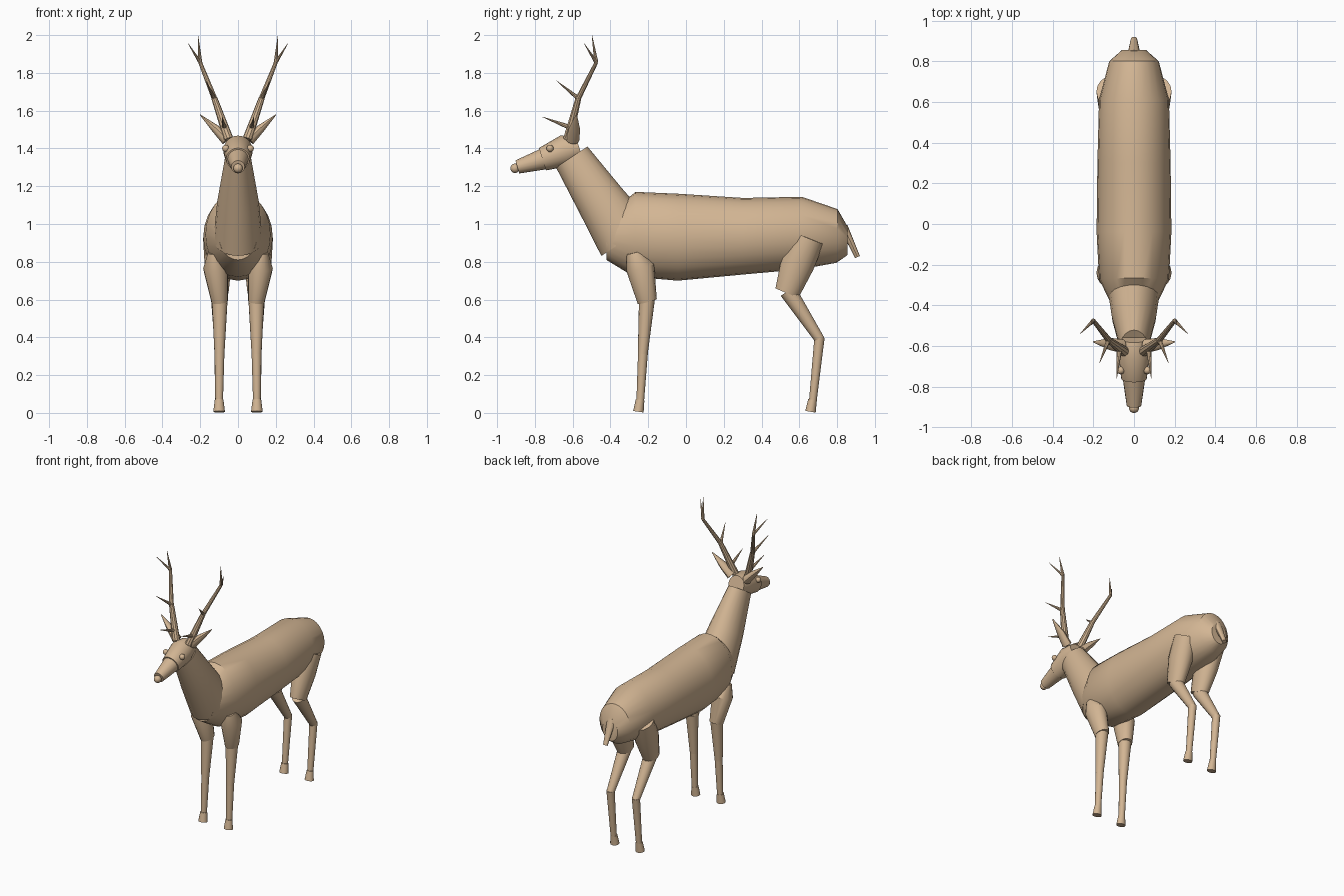
import bpy, bmesh, math
from mathutils import Vector

hide = bpy.data.materials.new("tan_hide")
hide.diffuse_color = (0.65, 0.465, 0.295, 1)


def finish(obj):
    obj.data.materials.append(hide)
    bpy.ops.object.select_all(action='DESELECT')
    bpy.context.view_layer.objects.active = obj
    obj.select_set(True)
    bpy.ops.object.shade_smooth_by_angle(angle=math.radians(35))


def loft(name, sections, sides=16, sx=1):
    """Capped tube through (x, y, z, half width, half depth) oval sections."""
    centres = [Vector((s[0] * sx, s[1], s[2])) for s in sections]
    axis = (centres[-1] - centres[0]).normalized()
    across = (Vector((1, 0, 0)) - axis * axis.x).normalized()
    up = axis.cross(across)
    bm = bmesh.new()
    rings = []
    for c, s in zip(centres, sections):
        ring = []
        for i in range(sides):
            a = 2 * math.pi * i / sides
            ring.append(bm.verts.new(c + across * s[3] * math.cos(a) + up * s[4] * math.sin(a)))
        rings.append(ring)
    for r0, r1 in zip(rings, rings[1:]):
        for i in range(sides):
            j = (i + 1) % sides
            bm.faces.new((r0[i], r0[j], r1[j], r1[i]))
    bm.faces.new(rings[0])
    bm.faces.new(rings[-1])
    bmesh.ops.recalc_face_normals(bm, faces=bm.faces)
    mesh = bpy.data.meshes.new(name)
    bm.to_mesh(mesh)
    bm.free()
    obj = bpy.data.objects.new(name, mesh)
    bpy.context.collection.objects.link(obj)
    finish(obj)


def ball(name, pos, r):
    bpy.ops.mesh.primitive_uv_sphere_add(segments=16, ring_count=10, radius=r, location=pos)
    bpy.context.object.name = name
    finish(bpy.context.object)


def rod(name, p, q, r0, r1, sx, sides=10):
    loft(name, [(*p, r0, r0), (*q, r1, r1)], sides, sx)


# Trunk, neck and head
loft("body", [(0, -0.42, 0.93, 0.10, 0.12), (0, -0.27, 0.945, 0.172, 0.225),
              (0, -0.04, 0.93, 0.184, 0.230), (0, 0.30, 0.935, 0.180, 0.203),
              (0, 0.61, 0.952, 0.172, 0.192), (0, 0.80, 0.937, 0.122, 0.142),
              (0, 0.855, 0.91, 0.06, 0.075)], 24)
loft("neck", [(0, -0.605, 1.355, 0.068, 0.10), (0, -0.45, 1.12, 0.110, 0.130),
              (0, -0.315, 0.92, 0.130, 0.160)], 20)
loft("head", [(0, -0.565, 1.405, 0.060, 0.062), (0, -0.64, 1.388, 0.078, 0.084),
              (0, -0.76, 1.343, 0.063, 0.062)], 20)
loft("muzzle", [(0, -0.75, 1.345, 0.057, 0.057), (0, -0.893, 1.302, 0.036, 0.036)])
ball("nose", (0, -0.905, 1.295), 0.025)
loft("tail", [(0, 0.835, 0.985, 0.032, 0.022), (0, 0.908, 0.825, 0.016, 0.014)], 12)

for side, sx in (("left", 1), ("right", -1)):
    ball("eye_" + side, (0.065 * sx, -0.72, 1.40), 0.019)
    # Ear: thin leaf with a pointed tip
    loft("ear_" + side, [(0.06, -0.60, 1.445, 0.03, 0.035), (0.12, -0.59, 1.505, 0.022, 0.03),
                         (0.2, -0.58, 1.578, 0.002, 0.003)], 12, sx)

    # Antler: bent beam, forked top and two forward tines
    base, low, mid, fork = ((0.05, -0.625, 1.45), (0.071, -0.61, 1.51),
                            (0.125, -0.57, 1.665), (0.20, -0.475, 1.855))
    rod("antler_base_" + side, base, mid, 0.026, 0.016, sx)
    rod("antler_beam_" + side, mid, fork, 0.015, 0.010, sx)
    for n, (p, q, r) in enumerate(((low, (0.085, -0.76, 1.567), 0.014),
                                   (mid, (0.17, -0.685, 1.758), 0.012),
                                   (fork, (0.265, -0.54, 1.957), 0.010),
                                   (fork, (0.212, -0.498, 2.0), 0.011))):
        rod(f"antler_tine_{n}_{side}", p, q, r, 0.001, sx, 8)

    # Front leg
    loft("front_upper_leg_" + side, [(0.125, -0.275, 0.85, 0.035, 0.04),
                                     (0.118, -0.242, 0.77, 0.067, 0.076),
                                     (0.097, -0.205, 0.59, 0.044, 0.052)], 16, sx)
    rod("front_lower_leg_" + side, (0.097, -0.207, 0.60), (0.098, -0.229, 0.31), 0.042, 0.026, sx, 16)
    rod("front_shank_" + side, (0.098, -0.228, 0.315), (0.10, -0.243, 0.05), 0.026, 0.02, sx, 16)
    loft("front_hoof_" + side, [(0.10, -0.243, 0.07, 0.023, 0.023),
                                (0.10, -0.252, 0.006, 0.031, 0.028)], 16, sx)

    # Hind leg
    loft("thigh_" + side, [(0.11, 0.652, 0.925, 0.075, 0.082), (0.105, 0.59, 0.79, 0.072, 0.090),
                           (0.10, 0.535, 0.635, 0.050, 0.066)], 16, sx)
    rod("hind_lower_leg_" + side, (0.10, 0.54, 0.645), (0.10, 0.71, 0.385), 0.046, 0.026, sx, 16)
    rod("hind_shank_" + side, (0.10, 0.707, 0.40), (0.10, 0.67, 0.05), 0.027, 0.02, sx, 16)
    loft("hind_hoof_" + side, [(0.10, 0.67, 0.07, 0.023, 0.023),
                               (0.10, 0.659, 0.006, 0.031, 0.028)], 16, sx)
